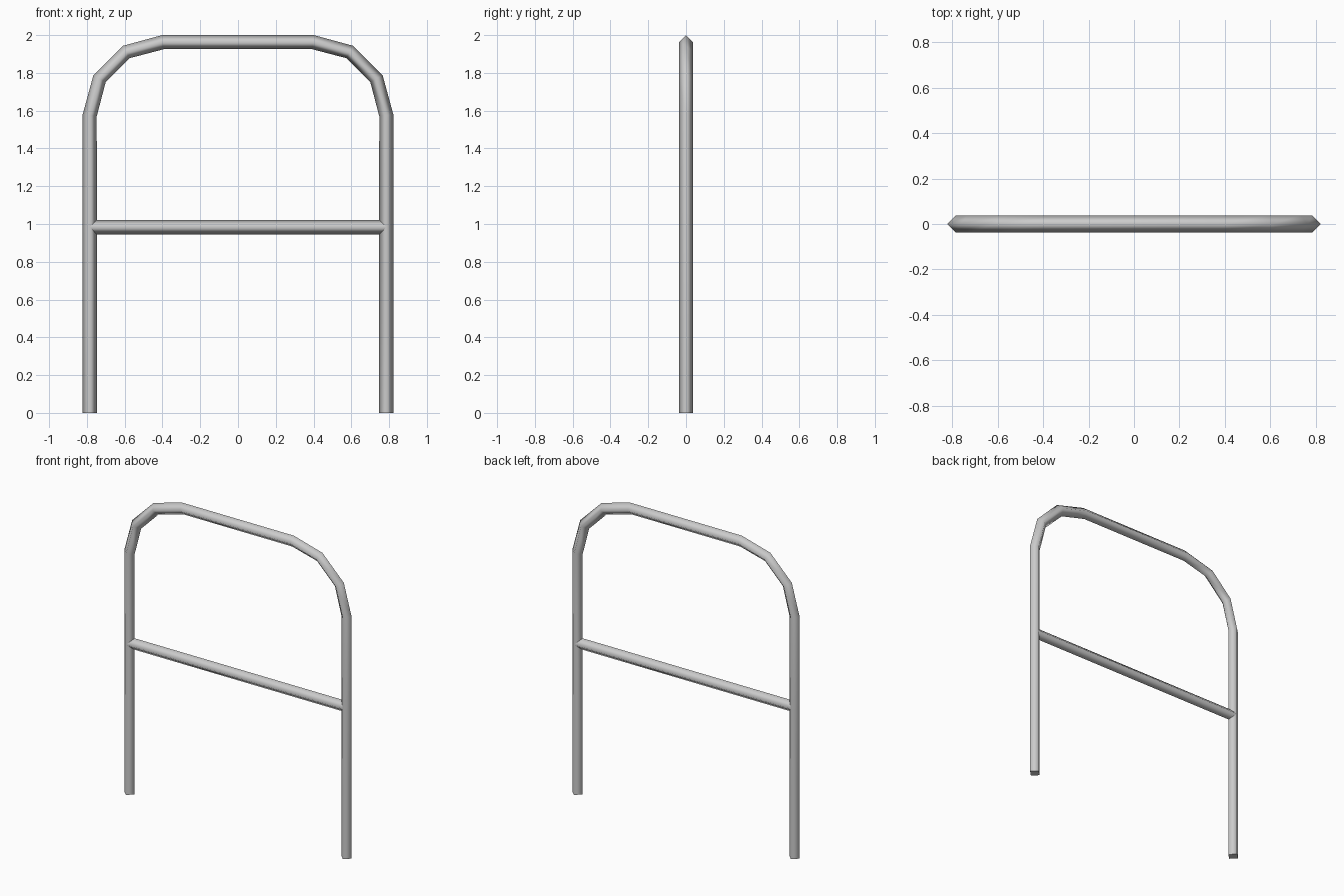
import bpy, bmesh, math
from mathutils import Vector

cube = bpy.data.objects.get("Cube")
if cube:
    bpy.data.objects.remove(cube, do_unlink=True)

RADIUS = 0.0375      # tube radius
LEG_X = 0.785        # leg centre line
BEND = 0.387         # bend radius of the top corners
TOP_Z = 2 - RADIUS   # centre line of the top rail
BAR_Z = 0.983

steel = bpy.data.materials.new("grey_steel")
steel.use_nodes = True
colour = (0.6, 0.6, 0.6, 1)
steel.diffuse_color = colour
steel.node_tree.nodes["Principled BSDF"].inputs["Base Color"].default_value = colour


def tube(name, path):
    """Sweep a four-sided section along a path in the xz plane."""
    bm = bmesh.new()
    side = Vector((0, 1, 0))
    rings = []
    for i, p in enumerate(path):
        before, after = path[max(i - 1, 0)], path[min(i + 1, len(path) - 1)]
        along = (p - before).normalized() + (after - p).normalized()
        out = along.normalized().cross(side)
        rings.append([bm.verts.new(p + d * RADIUS) for d in (out, side, -out, -side)])
    for a, b in zip(rings, rings[1:]):
        for k in range(4):
            n = (k + 1) % 4
            bm.faces.new((a[k], a[n], b[n], b[k])).smooth = True
    # Flat end caps with crisp rims
    for ring in (rings[0], rings[-1]):
        cap = bm.faces.new(ring)
        for edge in cap.edges:
            edge.smooth = False
    bmesh.ops.recalc_face_normals(bm, faces=bm.faces)
    mesh = bpy.data.meshes.new(name)
    bm.to_mesh(mesh)
    bm.free()
    mesh.materials.append(steel)
    obj = bpy.data.objects.new(name, mesh)
    bpy.context.collection.objects.link(obj)
    return obj


# Bent hoop: left half of the path, then its mirror
half = [Vector((LEG_X, 0, 0))]
for step in range(4):
    a = math.radians(30 * step)
    half.append(Vector((LEG_X - BEND + BEND * math.cos(a), 0,
                        TOP_Z - BEND + BEND * math.sin(a))))
mirrored = [Vector((-p.x, 0, p.z)) for p in reversed(half)]
tube("hoop_frame", half + mirrored)

# Cross bar between the legs
tube("cross_bar", [Vector((-LEG_X, 0, BAR_Z)), Vector((LEG_X, 0, BAR_Z))])
